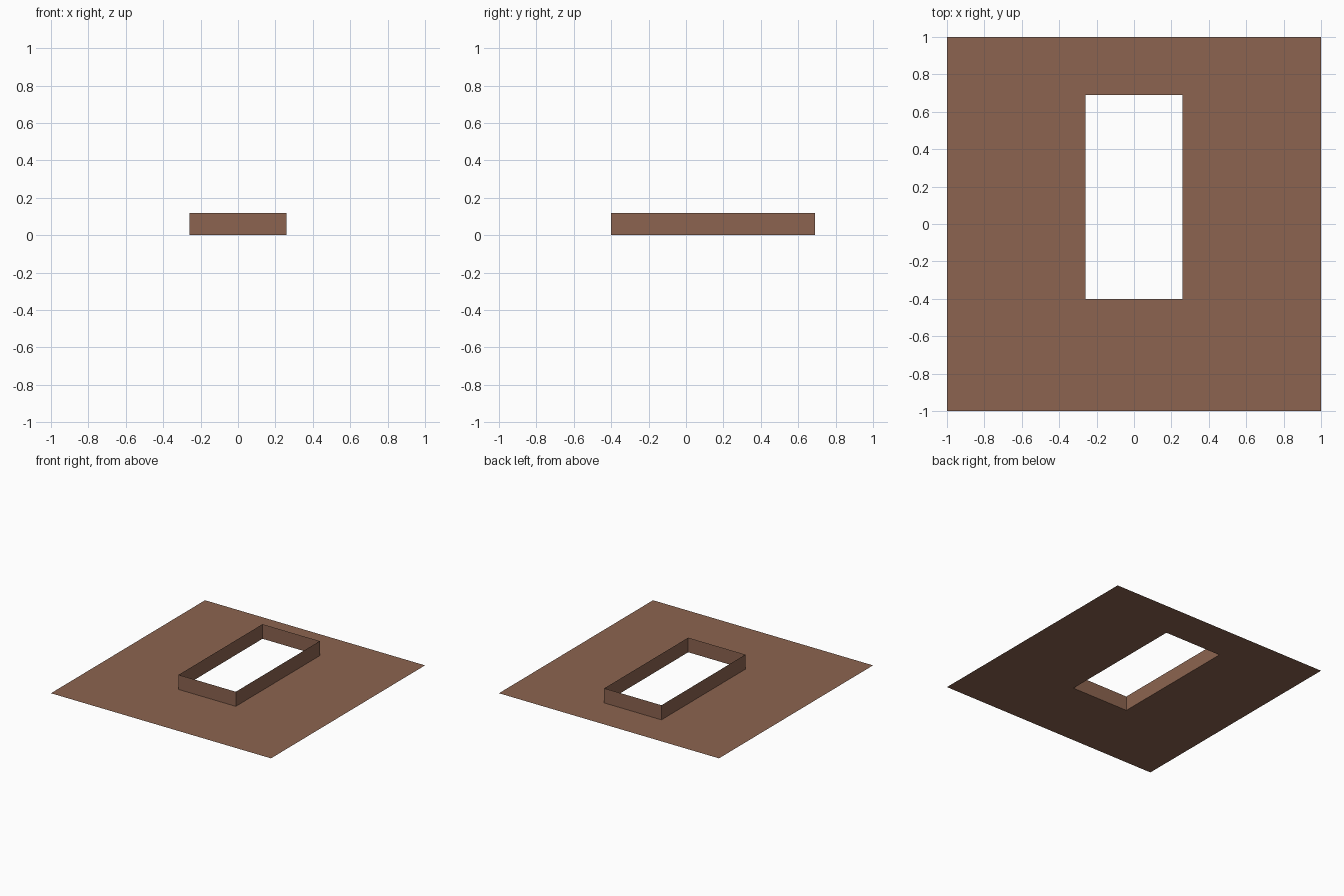
import bpy, bmesh

if "Cube" in bpy.data.objects:
    bpy.data.objects.remove(bpy.data.objects["Cube"])

brown = bpy.data.materials.new("brown")
brown.diffuse_color = (0.262, 0.127, 0.08, 1)
brown.use_nodes = True
brown.node_tree.nodes["Principled BSDF"].inputs["Base Color"].default_value = brown.diffuse_color

X, Y0, Y1, H = 0.26, -0.40, 0.69, 0.12
opening = [(-X, Y0), (X, Y0), (X, Y1), (-X, Y1)]
border = [(-1, -1), (1, -1), (1, 1), (-1, 1)]


def band(name, lower, upper):
    """Open four-sided band of faces between two rectangular loops."""
    bm = bmesh.new()
    a = [bm.verts.new(p) for p in lower]
    b = [bm.verts.new(p) for p in upper]
    for i in range(4):
        j = (i + 1) % 4
        bm.faces.new((a[i], a[j], b[j], b[i]))
    mesh = bpy.data.meshes.new(name)
    bm.to_mesh(mesh)
    bm.free()
    mesh.materials.append(brown)
    obj = bpy.data.objects.new(name, mesh)
    bpy.context.collection.objects.link(obj)
    return obj


# Flat sheet with a rectangular opening
band("sheet", [(x, y, 0) for x, y in border], [(x, y, 0) for x, y in opening])
# Thin upright curb around the opening
band("curb", [(x, y, 0) for x, y in opening], [(x, y, H) for x, y in opening])
